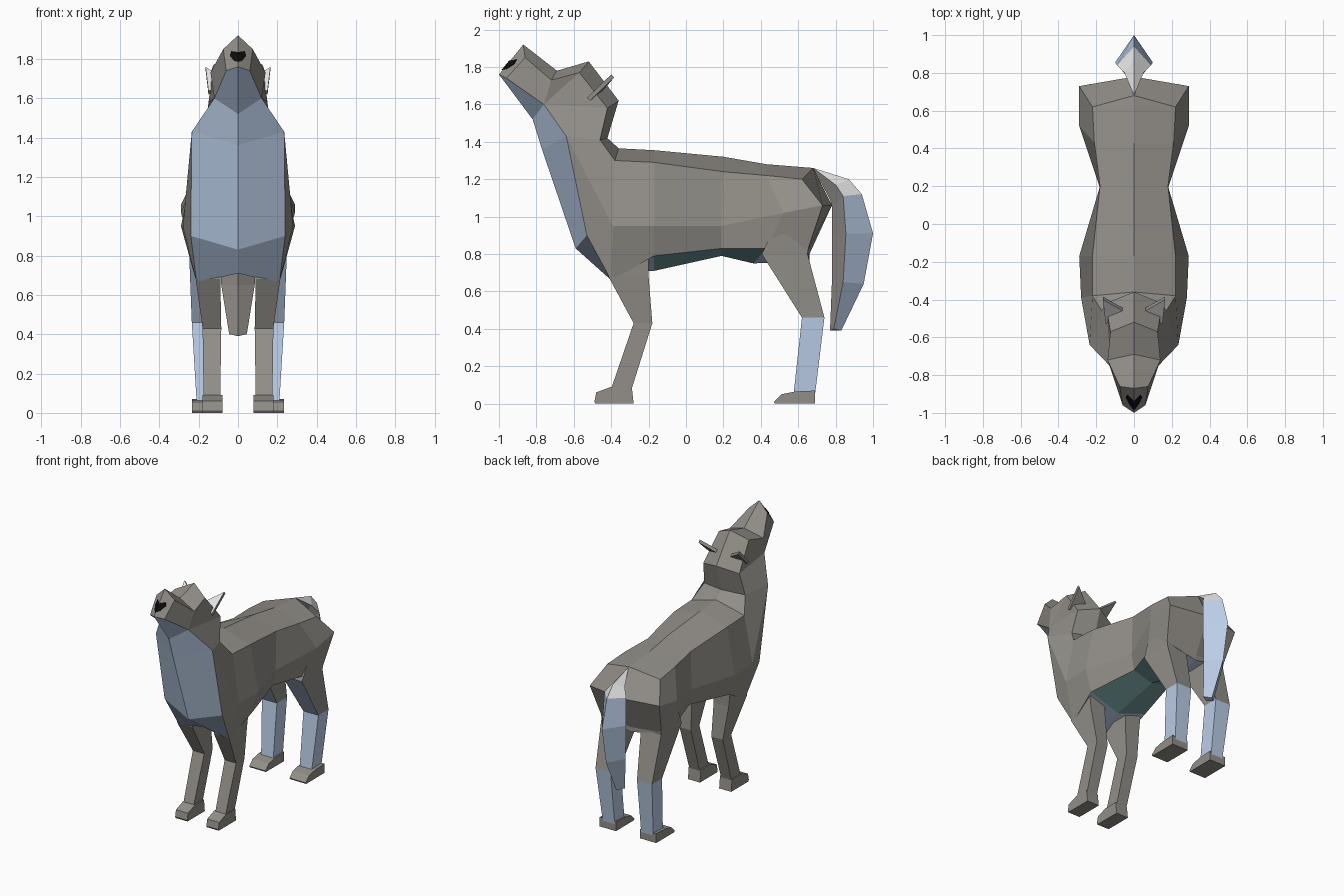
import bpy, bmesh

if "Cube" in bpy.data.objects:
    bpy.data.objects.remove(bpy.data.objects["Cube"])

COLOURS = {"grey_fur": (0.29, 0.275, 0.25), "pale_blue_fur": (0.49, 0.61, 0.80),
           "teal_belly": (0.16, 0.31, 0.31), "black_nose": (0.004, 0.004, 0.004),
           "white_fur": (0.80, 0.80, 0.80)}
MATS = []
for label, rgb in COLOURS.items():
    m = bpy.data.materials.new(label)
    m.diffuse_color = (*rgb, 1)
    m.use_nodes = True
    m.node_tree.nodes["Principled BSDF"].inputs["Base Color"].default_value = m.diffuse_color
    MATS.append(m)
GREY, BLUE, TEAL, BLACK, WHITE = range(5)


def loft(name, rings, colour, closed=False, caps=None):
    """Skin rings of points, mirrored across x = 0. colour(i, j) picks the material;
    closed rings join up, and caps is the colour of both end faces."""
    bm = bmesh.new()
    cache = {}

    def vert(p):
        key = tuple(round(c, 4) + 0.0 for c in p)
        if key not in cache:
            cache[key] = bm.verts.new(key)
        return cache[key]

    def face(points, mat):
        verts = list(dict.fromkeys(vert(p) for p in points))
        if len(verts) > 2 and not bm.faces.get(verts):
            bm.faces.new(verts).material_index = mat

    for side in (1, -1):
        flip = [[(side * x, y, z) for x, y, z in r] for r in rings]
        n = len(flip[0])
        for i in range(len(flip) - 1):
            for j in range(n if closed else n - 1):
                k = (j + 1) % n
                face((flip[i][j], flip[i][k], flip[i + 1][k], flip[i + 1][j]), colour(i, j))
        if caps is not None:
            face(flip[0], caps)
            face(flip[-1], caps)
    bm.verts.ensure_lookup_table()
    loose = [v for v in bm.verts if not v.link_faces]
    bmesh.ops.delete(bm, geom=loose, context='VERTS')
    bmesh.ops.recalc_face_normals(bm, faces=bm.faces[:])
    mesh = bpy.data.meshes.new(name)
    bm.to_mesh(mesh)
    bm.free()
    for m in MATS:
        mesh.materials.append(m)
    ob = bpy.data.objects.new(name, mesh)
    bpy.context.collection.objects.link(ob)
    return ob


# Torso: half rings from spine to belly, rump to chest
collar = [(0, -.42, 1.42), (.17, -.46, 1.41), (.235, -.64, 1.43), (.24, -.53, .90), (0, -.59, .83)]
torso = [
    [(0, .68, 1.26), (0, .68, 1.26), (0, .78, 1.06), (0, .66, .80), (0, .66, .76)],
    [(0, .68, 1.26), (.22, .62, 1.20), (.29, .73, 1.06), (.25, .65, .82), (0, .66, .76)],
    [(0, .43, 1.28), (.21, .43, 1.22), (.29, .52, 1.02), (.24, .43, .83), (0, .36, .75)],
    [(0, .20, 1.32), (.18, .20, 1.24), (.18, .19, .95), (.16, .19, .83), (0, .19, .79)],
    [(0, -.17, 1.355), (.22, -.17, 1.29), (.29, -.17, .95), (.24, -.17, .79), (0, -.17, .71)],
    [(0, -.36, 1.365), (.22, -.38, 1.30), (.28, -.39, .95), (.21, -.40, .66), (0, -.42, .71)],
    collar]
under = [GREY, BLUE, TEAL, TEAL, BLUE, BLUE]
loft("torso", torso, lambda i, j: under[i] if j == 3 else GREY)

# Neck and raised head: half rings from crown to throat, then the muzzle end
cheek, throat = (.12, -.76, 1.60), (0, -.82, 1.52)
snout, lip, chin = (0, -.87, 1.92), (.06, -.96, 1.74), (0, -1.0, 1.76)
head = [
    collar,
    collar[:3] + [collar[2], (0, -.77, 1.36)],
    [(0, -.36, 1.62), (.15, -.42, 1.58), cheek, cheek, throat],
    [(0, -.52, 1.83), (.125, -.57, 1.77), cheek, cheek, throat],
    [(0, -.69, 1.78), (.14, -.72, 1.73), cheek, cheek, throat],
    [snout, (.075, -.86, 1.85), lip, lip, chin],
    [snout, snout, chin, chin, chin]]
loft("neck_and_head", head, lambda i, j: BLUE if j == 3 else GREY)


# Nose: thin black plate lying on the muzzle end
def on_muzzle(x, z, lift):
    return (x, -.87 - (1.92 - z) * .8125 + .9 * x - lift, z)


nose_outline = [(0, 1.835), (.035, 1.84), (.042, 1.815), (.02, 1.79), (0, 1.785)]
loft("nose", [[on_muzzle(x, z, lift) for x, z in nose_outline] for lift in (-.002, .006)],
     lambda i, j: BLACK, caps=BLACK)

# Ears: thin triangles with a white front
ear = [(.06, -.46, 1.69), (.15, -.53, 1.635), (.165, -.40, 1.76)]
ears = loft("ears", [ear, [(x, y + .016, z - .016) for x, y, z in ear]],
            lambda i, j: GREY, closed=True, caps=GREY)
for p in ears.data.polygons:
    if p.normal.y < -.3 and p.normal.z > .2:
        p.material_index = WHITE


# Legs: rectangular rings given as inner x, outer x, front y, back y, height
def leg_ring(x0, x1, y0, y1, z):
    return [(x0, y0, z), (x1, y0, z), (x1, y1, z), (x0, y1, z)]


front = [(.09, .23, -.42, -.20, .82), (.09, .215, -.415, -.20, .68),
         (.085, .18, -.28, -.18, .43), (.09, .175, -.40, -.29, .08)]
loft("front_legs", [leg_ring(*r) for r in front], lambda i, j: GREY, closed=True, caps=GREY)

hind = [(.10, .265, .50, .68, 1.0), (.08, .248, .405, .65, .80),
        (.11, .235, .62, .74, .46), (.11, .21, .575, .69, .05)]
# Shins and the fronts of the thighs are pale blue
loft("hind_legs", [leg_ring(*r) for r in hind],
     lambda i, j: BLUE if i == 2 or (i == 1 and j == 0) else GREY, closed=True, caps=GREY)


# Paws: side profiles extruded across x
def paw(name, profile, x0, x1):
    loft(name, [[(x, y, z) for y, z in profile] for x in (x0, x1)],
         lambda i, j: GREY, closed=True, caps=GREY)


paw("front_paws", [(-.29, .09), (-.40, .09), (-.48, .06), (-.49, .01), (-.485, 0), (-.28, 0)], .08, .18)
paw("hind_paws", [(.69, .07), (.585, .065), (.51, .05), (.47, .01), (.475, 0), (.69, 0)], .10, .235)

# Tail: diamond half rings (front, side, back), white at the root
root = (0, .68, 1.26)
tail = [
    [root, root, root],
    [(0, .77, 1.09), (.05, .80, 1.17), (0, .87, 1.20)],
    [(0, .78, 1.05), (.09, .84, 1.11), (0, .94, 1.12)],
    [(0, .78, .90), (.10, .855, .91), (0, 1.0, .91)],
    [(0, .78, .65), (.085, .84, .65), (0, .95, .64)],
    [(0, .77, .39), (.045, .79, .40), (0, .83, .39)],
    [(0, .77, .39), (0, .77, .39), (0, .83, .39)]]
loft("tail", tail, lambda i, j: GREY if j == 0 else (WHITE if i < 2 else BLUE))
